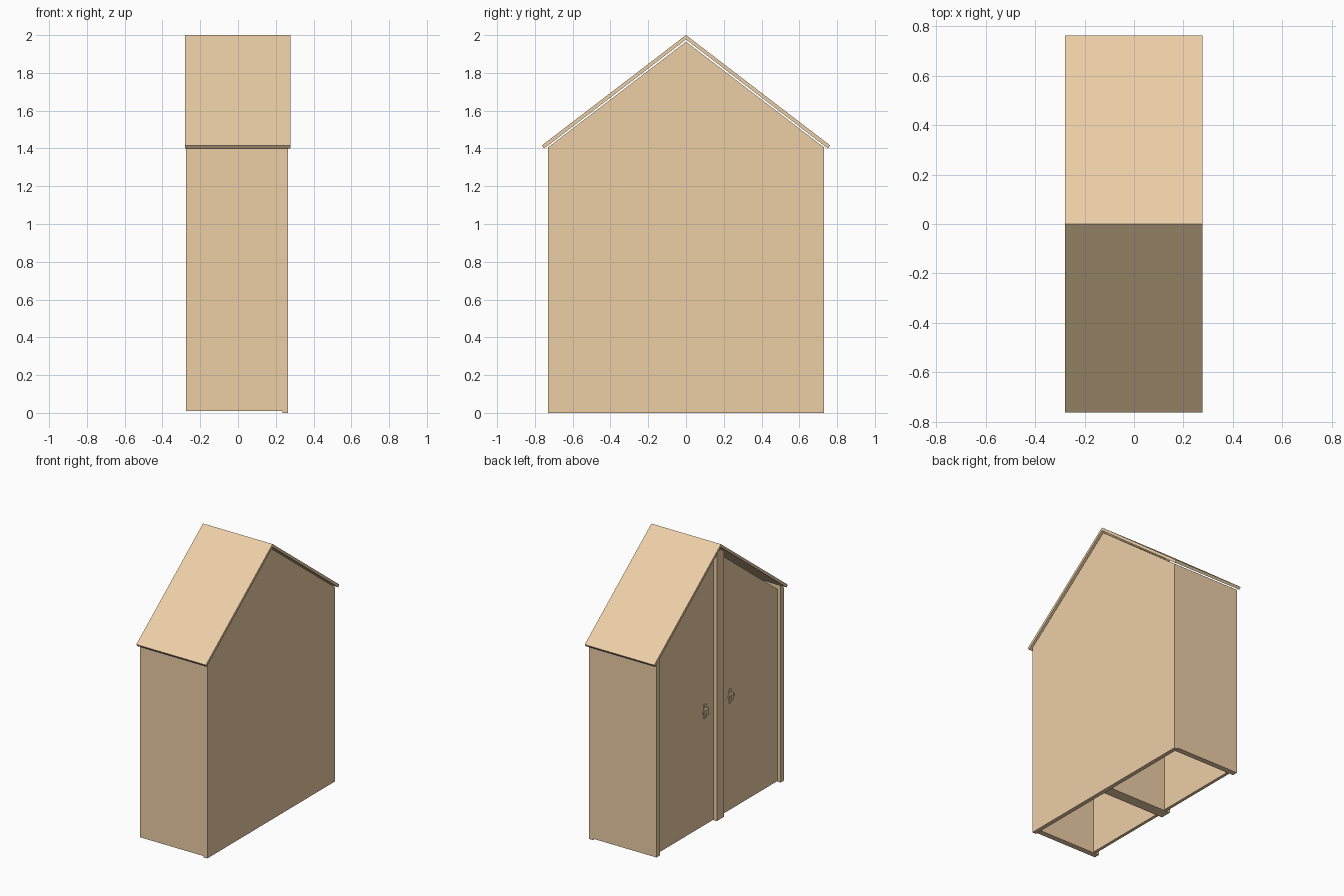
import bpy, bmesh

if "Cube" in bpy.data.objects:
    bpy.data.objects.remove(bpy.data.objects["Cube"])

wood = bpy.data.materials.new("pale_wood")
wood.diffuse_color = (0.84, 0.62, 0.38, 1)
wood.use_nodes = True
wood.node_tree.nodes["Principled BSDF"].inputs["Base Color"].default_value = wood.diffuse_color

SLOPE = 0.766          # roof drop per unit of y
TOP = 1.965            # peak of the wall line, just under the roof
BASE = 0.01


def slab(name, profile, x0, x1):
    """Extrude a closed (y, z) profile from x0 to x1."""
    bm = bmesh.new()
    face = bm.faces.new([bm.verts.new((x0, y, z)) for y, z in profile])
    new = bmesh.ops.extrude_face_region(bm, geom=[face])["geom"]
    bmesh.ops.translate(bm, vec=(x1 - x0, 0, 0),
                        verts=[v for v in new if isinstance(v, bmesh.types.BMVert)])
    bmesh.ops.recalc_face_normals(bm, faces=bm.faces)
    mesh = bpy.data.meshes.new(name)
    bm.to_mesh(mesh)
    bm.free()
    mesh.materials.append(wood)
    obj = bpy.data.objects.new(name, mesh)
    bpy.context.collection.objects.link(obj)
    return obj


def under_roof(y0, y1, z0, drop=0.0):
    """Upright profile whose top follows the roof slope."""
    line = lambda y: TOP - drop - SLOPE * abs(y)
    return [(y0, z0), (y1, z0), (y1, line(y1)), (y0, line(y0))]


def box(y, z, w, h):
    return [(y - w / 2, z - h / 2), (y + w / 2, z - h / 2),
            (y + w / 2, z + h / 2), (y - w / 2, z + h / 2)]


for s, side in ((-1, "near"), (1, "far")):
    # Roof board, cut square at the eave
    slab(side + "_roof_board",
         [(0, 2.0), (s * 0.763, 1.416), (s * 0.751, 1.400), (0, 1.977)], -0.28, 0.277)
    # End wall
    slab(side + "_end_wall", under_roof(s * 0.69, s * 0.73, BASE), -0.275, 0.235)
    # Recessed door with sloping top
    slab(side + "_door", under_roof(s * 0.042, s * 0.688, BASE + 0.005, 0.035), -0.25, -0.228)
    # Handle: back plate, cross bar and grip
    y = s * 0.145
    slab(side + "_handle_plate", box(y, 0.84, 0.022, 0.10), -0.256, -0.249)
    slab(side + "_handle_bar", box(y, 0.84, 0.06, 0.022), -0.264, -0.255)
    slab(side + "_handle_grip", box(y, 0.84, 0.03, 0.045), -0.274, -0.255)

# Central divider between the two compartments
slab("divider", [(-0.04, BASE), (0.04, BASE), (0.04, TOP - SLOPE * 0.04),
                 (0, TOP), (-0.04, TOP - SLOPE * 0.04)], -0.275, 0.235)

# Gabled panel closing the side opposite the doors
eave = TOP - SLOPE * 0.73
slab("gable_panel", [(-0.73, 0), (0.73, 0), (0.73, eave), (0, TOP), (-0.73, eave)],
     0.235, 0.265)
